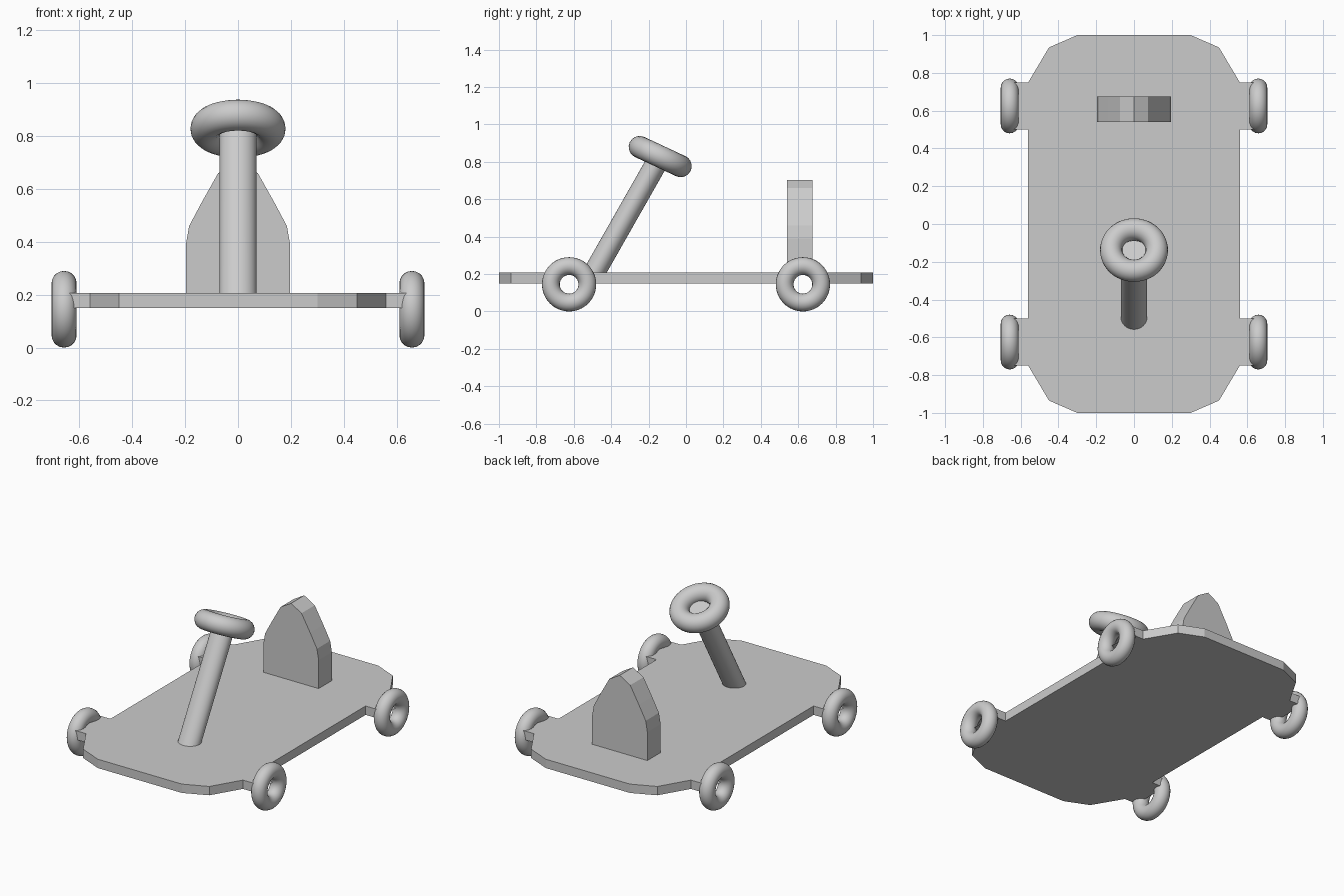
import bpy, bmesh
from math import radians, sin, cos, pi
from mathutils import Vector

if "Cube" in bpy.data.objects:
    bpy.data.objects.remove(bpy.data.objects["Cube"])


def make_object(name, bm):
    bmesh.ops.recalc_face_normals(bm, faces=bm.faces)
    mesh = bpy.data.meshes.new(name)
    bm.to_mesh(mesh)
    bm.free()
    obj = bpy.data.objects.new(name, mesh)
    bpy.context.collection.objects.link(obj)
    return obj


def prism(points, offset):
    """Extrude a closed outline of 3D points along an offset."""
    bm = bmesh.new()
    face = bm.faces.new([bm.verts.new(p) for p in points])
    new = bmesh.ops.extrude_face_region(bm, geom=[face], use_keep_orig=True)
    verts = [g for g in new["geom"] if isinstance(g, bmesh.types.BMVert)]
    bmesh.ops.translate(bm, verts=verts, vec=offset)
    bmesh.ops.recalc_face_normals(bm, faces=bm.faces)
    return bm


def smooth(obj):
    bpy.ops.object.select_all(action='DESELECT')
    obj.select_set(True)
    bpy.context.view_layer.objects.active = obj
    bpy.ops.object.shade_smooth_by_angle(angle=radians(40))


def torus(name, major, minor, loc, rot):
    bpy.ops.mesh.primitive_torus_add(major_radius=major, minor_radius=minor,
                                     major_segments=48, minor_segments=20,
                                     location=loc, rotation=rot)
    obj = bpy.context.object
    obj.name = name
    smooth(obj)


# Deck with chamfered ends and four axle tabs, open at the hubs
TAB_X, DECK_BOTTOM, DECK_TOP = 0.65, 0.15, 0.207
quarter = [(0.56, 0.50), (TAB_X, 0.50), (TAB_X, 0.75), (0.56, 0.75),
           (0.45, 0.935), (0.30, 1.0)]
half = [(x, -y) for x, y in reversed(quarter)] + quarter
outline = half + [(-x, y) for x, y in reversed(half)]
bm = prism([(x, y, DECK_BOTTOM) for x, y in outline],
           (0, 0, DECK_TOP - DECK_BOTTOM))
ends = [f for f in bm.faces if all(abs(v.co.x) > TAB_X - 0.001 for v in f.verts)]
bmesh.ops.delete(bm, geom=ends, context='FACES_ONLY')
make_object("deck", bm)

# Wheels
for side, sx in (("left", -1), ("right", 1)):
    for end, sy in (("front", -1), ("rear", 1)):
        torus(f"{end}_{side}_wheel", 0.0975, 0.0475,
              (sx * 0.658, sy * 0.625, 0.145), (0, radians(90), 0))

# Seat back with a pointed arch profile
arch = [(0.197, 0.2), (0.197, 0.39), (0.185, 0.46), (0.137, 0.55), (0.075, 0.66)]
profile = arch + [(0, 0.704)] + [(-x, z) for x, z in reversed(arch)]
make_object("seat_back", prism([(x, 0.54, z) for x, z in profile], (0, 0.135, 0)))

# Steering wheel, tilted towards the seat
tilt = radians(25)
centre = Vector((0, -0.138, 0.828))
torus("steering_wheel", 0.121, 0.059, centre, (-tilt, 0, 0))

# Leaning steering column, its top cut parallel to the steering wheel
normal = Vector((0, sin(tilt), cos(tilt)))
base = Vector((0, -0.495, 0.2))
lean = centre - base
bm = bmesh.new()
bottom, top = [], []
for i in range(32):
    a = 2 * pi * i / 32
    p = base + Vector((0.07 * cos(a), 0.067 * sin(a), 0))
    t = normal.dot(centre - normal * 0.005 - p) / normal.dot(lean)
    bottom.append(bm.verts.new(p))
    top.append(bm.verts.new(p + lean * t))
for i in range(32):
    j = (i + 1) % 32
    bm.faces.new((bottom[i], bottom[j], top[j], top[i]))
bm.faces.new(top)
bm.faces.new(bottom[::-1])
smooth(make_object("steering_column", bm))
